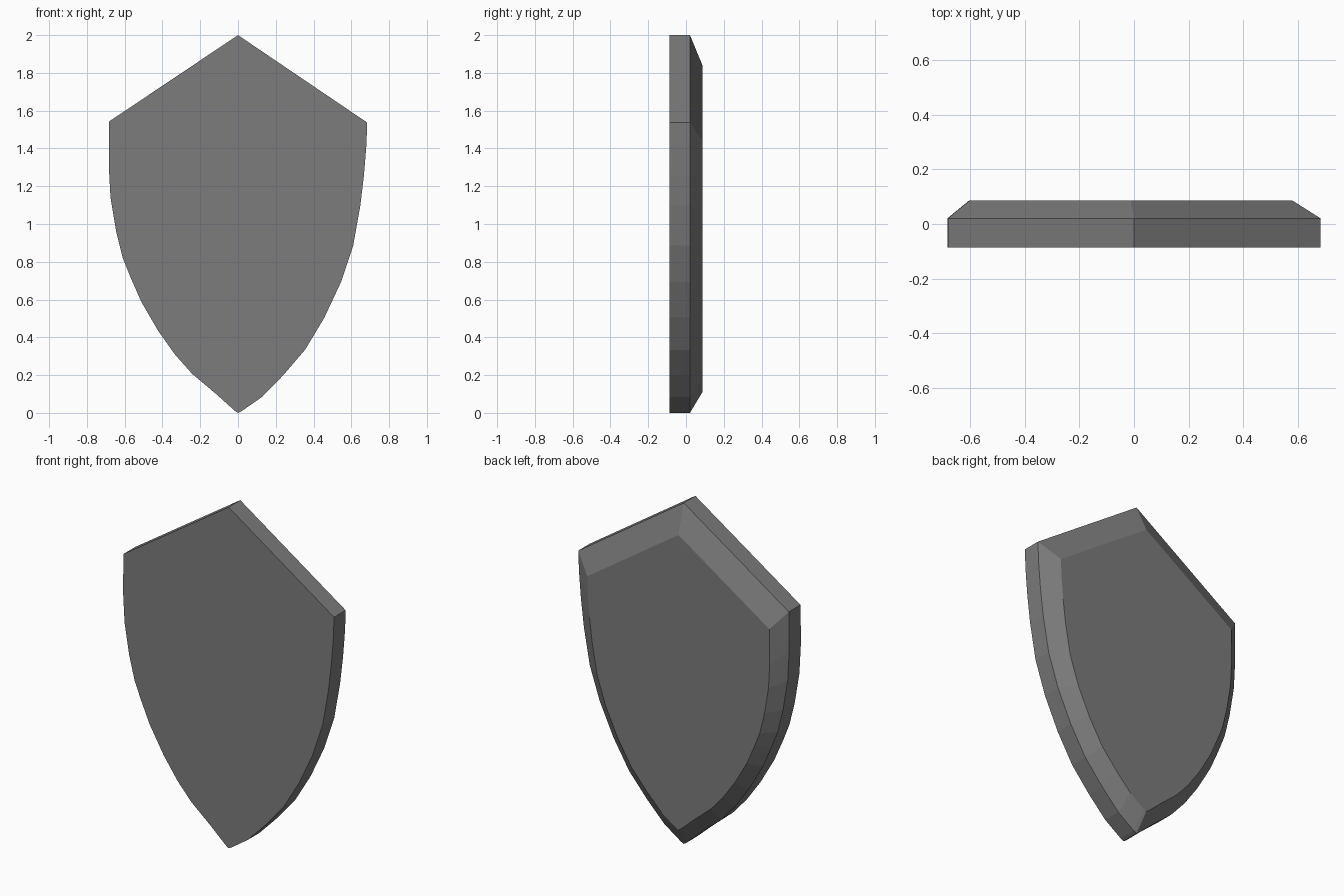
import bpy
import bmesh

default = bpy.data.objects.get("Cube")
if default:
    bpy.data.objects.remove(default, do_unlink=True)

# Grey material
grey = bpy.data.materials.new("dull grey")
grey.use_nodes = True
color = (0.2, 0.2, 0.2, 1)
grey.diffuse_color = color
grey.node_tree.nodes["Principled BSDF"].inputs["Base Color"].default_value = color

# Shield outline: peak, left shoulder and curve, bottom tip, right curve and shoulder
left_edge = [(.684, 1.537), (.68, 1.42), (.667, 1.26), (.648, 1.1), (.61, .886),
             (.545, .692), (.457, .504), (.355, .334), (.24, .2), (.127, .084), (.02, .01)]
right_edge = [(-.016, .01), (-.116, .1), (-.243, .207), (-.333, .308), (-.423, .435),
              (-.513, .59), (-.57, .72), (-.61, .82), (-.645, .96), (-.675, 1.14),
              (-.684, 1.305), (-.684, 1.4), (-.682, 1.543)]
outline = [(0, 2)] + left_edge + [(0, 0)] + right_edge

# The back face is the outline shrunk about this point
centre, shrink = (-.09, .815), .865


def ring(bm, y, scale=1):
    cx, cz = centre
    return [bm.verts.new((cx + (x - cx) * scale, y, cz + (z - cz) * scale))
            for x, z in outline]


def bridge(bm, a, b):
    for i in range(len(a)):
        j = (i + 1) % len(a)
        bm.faces.new((a[i], a[j], b[j], b[i]))


# Slab with a straight rim, sloped back border and flat back
bm = bmesh.new()
front, rim, back = ring(bm, -.087), ring(bm, .021), ring(bm, .087, shrink)
bridge(bm, front, rim)
bridge(bm, rim, back)
bm.faces.new(front)
bm.faces.new(back)
bmesh.ops.recalc_face_normals(bm, faces=bm.faces)

mesh = bpy.data.meshes.new("shield_plate")
bm.to_mesh(mesh)
bm.free()
mesh.materials.append(grey)
shield = bpy.data.objects.new("shield_plate", mesh)
bpy.context.collection.objects.link(shield)
